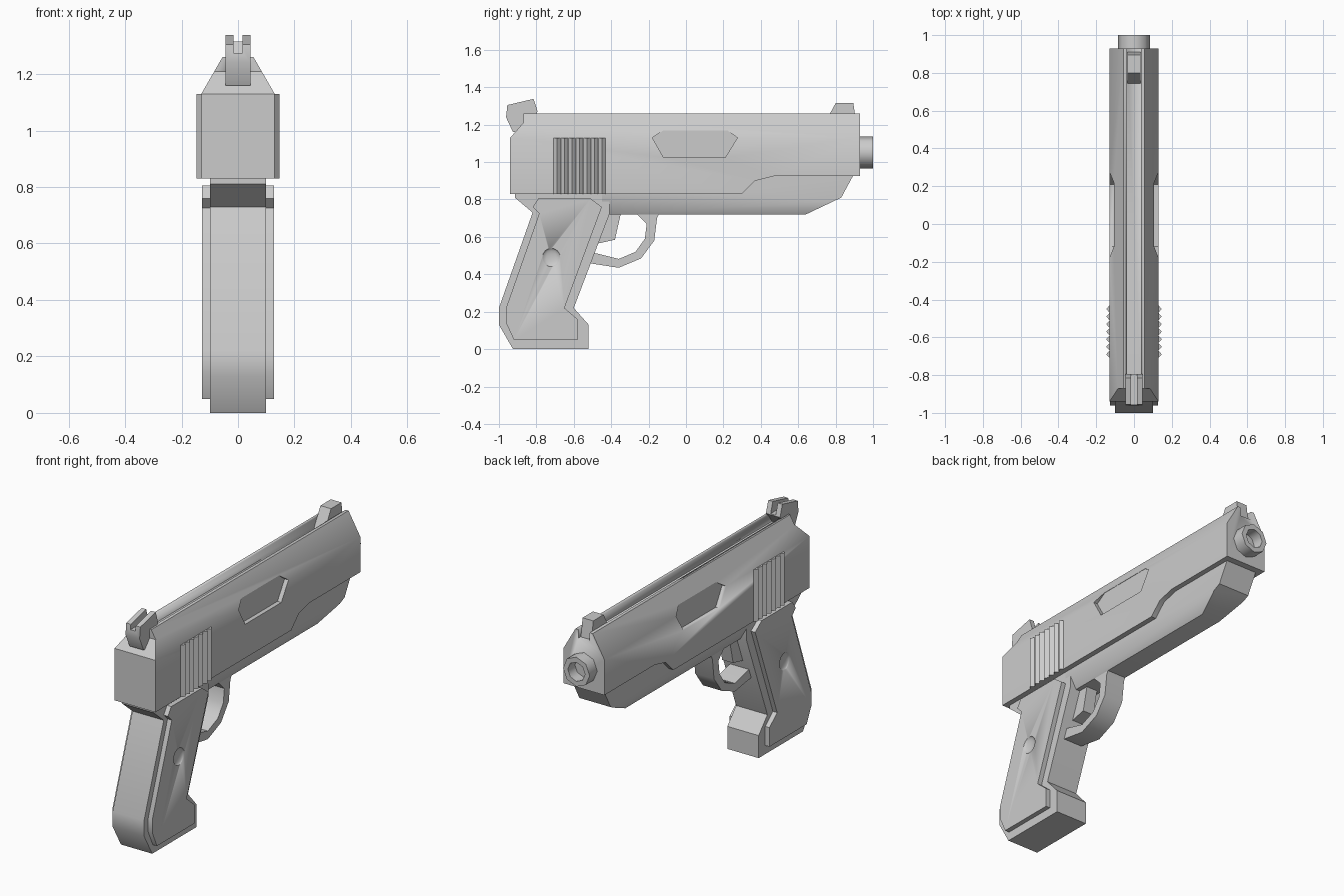
import bpy, bmesh
from math import pi, radians
from mathutils import Vector

if "Cube" in bpy.data.objects:
    bpy.data.objects.remove(bpy.data.objects["Cube"])


def finish(name, bm, smooth=35):
    bmesh.ops.recalc_face_normals(bm, faces=bm.faces[:])
    me = bpy.data.meshes.new(name)
    bm.to_mesh(me)
    bm.free()
    ob = bpy.data.objects.new(name, me)
    bpy.context.collection.objects.link(ob)
    bpy.ops.object.select_all(action='DESELECT')
    bpy.context.view_layer.objects.active = ob
    ob.select_set(True)
    bpy.ops.object.shade_smooth_by_angle(angle=radians(smooth))
    return ob


def slab(name, pts, x0, x1, planes=()):
    """Extrude a (y, z) side profile from x0 to x1, then trim by mirrored planes."""
    bm = bmesh.new()
    face = bm.faces.new([bm.verts.new((x0, y, z)) for y, z in pts])
    ext = bmesh.ops.extrude_face_region(bm, geom=[face])['geom']
    bmesh.ops.translate(bm, vec=(x1 - x0, 0, 0),
                        verts=[v for v in ext if isinstance(v, bmesh.types.BMVert)])
    bmesh.ops.recalc_face_normals(bm, faces=bm.faces[:])
    for co, no in planes:
        for s in (1, -1):
            cut = bmesh.ops.bisect_plane(
                bm, geom=bm.verts[:] + bm.edges[:] + bm.faces[:], dist=1e-5,
                plane_co=(co[0] * s, co[1], co[2]), plane_no=(no[0] * s, no[1], no[2]),
                clear_outer=True)['geom_cut']
            bmesh.ops.holes_fill(
                bm, edges=[e for e in cut if isinstance(e, bmesh.types.BMEdge)], sides=0)
    return finish(name, bm)


def carve(ob, cutter):
    cutter.hide_render = True
    mod = ob.modifiers.new("carve", 'BOOLEAN')
    mod.operation, mod.solver, mod.object = 'DIFFERENCE', 'EXACT', cutter
    bpy.context.view_layer.objects.active = ob
    bpy.ops.object.modifier_apply(modifier=mod.name)
    bpy.data.objects.remove(cutter)


def box_yz(y0, y1, z0, z1):
    return [(y0, z0), (y1, z0), (y1, z1), (y0, z1)]


# Upper slide with sloped shoulders
slide = slab("slide", [(-.94, .83), (-.94, 1.13), (-.87, 1.21), (-.87, 1.26), (.93, 1.26),
                       (.93, .925), (.47, .925), (.37, .9), (.30, .83)], -.13, .13,
             [((.13, 0, 1.13), (.13, 0, .075))])

# Channel along the top and side port recesses
carve(slide, slab("channel_cutter", box_yz(-1.1, 1.1, 1.21, 1.4), -.036, .036))
port = [(-.18, 1.13), (-.12, 1.17), (.22, 1.17), (.275, 1.13), (.21, 1.025), (-.12, 1.025)]
for s in (1, -1):
    carve(slide, slab("port_cutter", port, s * .105, s * .3))

# Lower frame ahead of the grip, lower edges chamfered
slab("lower_frame", [(-.45, .72), (.64, .72), (.83, .81), (.895, .93), (.86, .96), (.48, .96),
                     (.28, .86), (-.45, .86)], -.1, .1,
     [((.1, 0, .79), (.07, 0, -.04))])

# Grip body with rear tang
slab("grip", [(-.915, .85), (-.915, .81), (-.82, .73), (-1, .22), (-1, .13), (-.925, 0),
              (-.52, 0), (-.52, .13), (-.6, .22), (-.41, .72), (-.41, .85)], -.1, .1)

# Grip side panels, each with a shallow round dimple
panel = [(-.82, .76), (-.79, .805), (-.51, .805), (-.45, .76), (-.65, .22), (-.58, .16),
         (-.58, .05), (-.92, .05), (-.962, .14), (-.962, .22), (-.785, .725)]
for s, side in ((1, "right"), (-1, "left")):
    ob = slab("grip_panel_" + side, panel, s * .09, s * .127)
    bm = bmesh.new()
    bmesh.ops.create_uvsphere(bm, u_segments=12, v_segments=8, radius=.05)
    bmesh.ops.scale(bm, vec=(.3, 1, 1), verts=bm.verts[:])
    bmesh.ops.translate(bm, vec=(s * .129, -.72, .49), verts=bm.verts[:])
    carve(ob, finish("dimple_cutter", bm))

# Zigzag grip ridges on both sides of the slide
for s, side in ((1, "right"), (-1, "left")):
    bm = bmesh.new()
    xy = [(.12, -.71)]
    for i in range(7):
        y = -.71 + i * .04
        xy += [(.129, y), (.147, y + .02)]
    xy += [(.129, -.43), (.12, -.43)]
    f = bm.faces.new([bm.verts.new((s * x, y, .83)) for x, y in xy])
    ext = bmesh.ops.extrude_face_region(bm, geom=[f])['geom']
    bmesh.ops.translate(bm, vec=(0, 0, .3),
                        verts=[v for v in ext if isinstance(v, bmesh.types.BMVert)])
    finish("ridges_" + side, bm, 20)

# Barrel end: eight-sided ring
bm = bmesh.new()
loops = []
for r, y in ((.085, .9), (.085, 1), (.055, 1), (.055, .935)):
    c = bmesh.ops.create_circle(bm, segments=8, radius=r)['verts']
    for v in c:
        v.co = Vector((v.co.x, y, v.co.y + 1.052))
    loops.append(c)
for a, b in zip(loops, loops[1:]):
    for i in range(8):
        j = (i + 1) % 8
        bm.faces.new((a[i], a[j], b[j], b[i]))
bm.faces.new(loops[0])
bm.faces.new(loops[-1])
finish("barrel_end", bm, 50)

# Trigger guard and trigger
slab("trigger_guard", [(-.14, .73), (-.155, .7), (-.17, .58), (-.24, .485), (-.36, .435),
                       (-.52, .46), (-.5, .515), (-.47, .51), (-.36, .482), (-.27, .52),
                       (-.22, .59), (-.21, .67), (-.27, .73)], -.06, .06)
slab("trigger", [(-.42, .74), (-.345, .74), (-.38, .585), (-.47, .565)], -.035, .035)

# Front sight, and rear sight with a notch
slab("front_sight", [(.74, 1.205), (.80, 1.315), (.895, 1.315), (.91, 1.205)], -.034, .034)
rear = slab("rear_sight", [(-.925, 1.16), (-.962, 1.24), (-.955, 1.305), (-.815, 1.338),
                           (-.793, 1.27), (-.85, 1.19), (-.87, 1.16)], -.045, .045)
carve(rear, slab("notch_cutter", box_yz(-1.1, -.7, 1.275, 1.5), -.016, .016))
